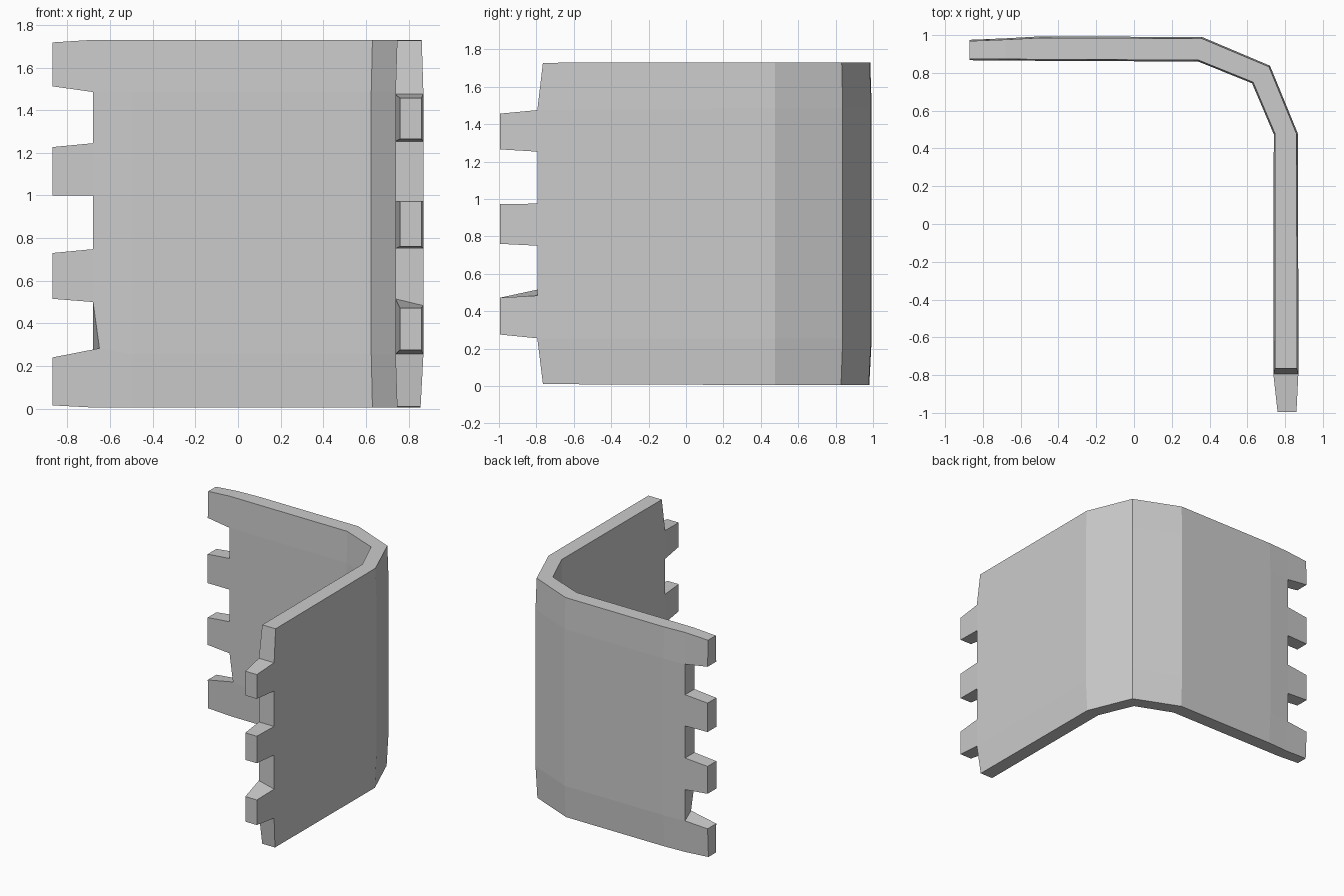
import bpy, bmesh

if "Cube" in bpy.data.objects:
    bpy.data.objects.remove(bpy.data.objects["Cube"])

# Wall path seen from above: outer and inner point at each station
OUTER = [(-.87, .975), (-.68, .983), (-.5, .993), (.36, .99), (.72, .838),
         (.869, .475), (.87, -.795), (.86, -.995)]
INNER = [(-.87, .867), (-.68, .866), (-.5, .864), (.34, .86), (.625, .745),
         (.74, .475), (.738, -.795), (.76, -.995)]

# Heights of the finger-joint levels: left end, wall, right end
LEFT_END = [.015, .24, .515, .73, 1.0, 1.227, 1.512, 1.718]
WALL = [.005, .255, .5, .748, 1.0, 1.245, 1.485, 1.73]
RIGHT_BASE = [.01, .255, .483, .75, .975, 1.253, 1.475, 1.728]
RIGHT_END = [0, .275, .472, .76, .972, 1.265, 1.456, 1.73]
HEIGHTS = [LEFT_END] + [WALL] * 5 + [RIGHT_BASE, RIGHT_END]
COLS, ROWS = len(OUTER) - 1, len(WALL) - 1

bm = bmesh.new()
verts = {}


def vert(i, k, side):
    """Shared vertex at station i, level k, side 0 = outer, 1 = inner."""
    if (i, k, side) not in verts:
        a, b = (OUTER, INNER) if side == 0 else (INNER, OUTER)
        x, y = a[i]
        z = HEIGHTS[i][k]
        if k in (0, ROWS):                 # rims slightly narrower
            t = .1 if k == 0 and side == 0 else .06
            x += (b[i][0] - x) * t
            y += (b[i][1] - y) * t
            if i == COLS - 1:
                y += .03
        if (i, k, side) == (1, 1, 1):      # worn notch corners
            x, z = -.65, .283
        if (i, k, side) == (COLS - 1, 2, 1):
            z = .515
        verts[i, k, side] = bm.verts.new((x, y, z))
    return verts[i, k, side]


def solid(i, k):
    """Left tabs fill even rows, right tabs fill odd rows."""
    if not (0 <= i < COLS and 0 <= k < ROWS):
        return False
    if i == 0:
        return k % 2 == 0
    if i == COLS - 1:
        return k % 2 == 1
    return True


# Faces of every filled cell, with walls only where a neighbour is missing
for i in range(COLS):
    for k in range(ROWS):
        if not solid(i, k):
            continue
        ring = [(i, k), (i + 1, k), (i + 1, k + 1), (i, k + 1)]
        bm.faces.new([vert(*p, 0) for p in ring])
        bm.faces.new([vert(*p, 1) for p in reversed(ring)])
        near = [(i, k - 1), (i + 1, k), (i, k + 1), (i - 1, k)]
        for n, cell in enumerate(near):
            if not solid(*cell):
                p, q = ring[n], ring[(n + 1) % 4]
                bm.faces.new([vert(*q, 0), vert(*p, 0), vert(*p, 1), vert(*q, 1)])

bmesh.ops.recalc_face_normals(bm, faces=bm.faces)
mesh = bpy.data.meshes.new("corner_panel")
bm.to_mesh(mesh)
bm.free()
panel = bpy.data.objects.new("corner_panel", mesh)
bpy.context.collection.objects.link(panel)
